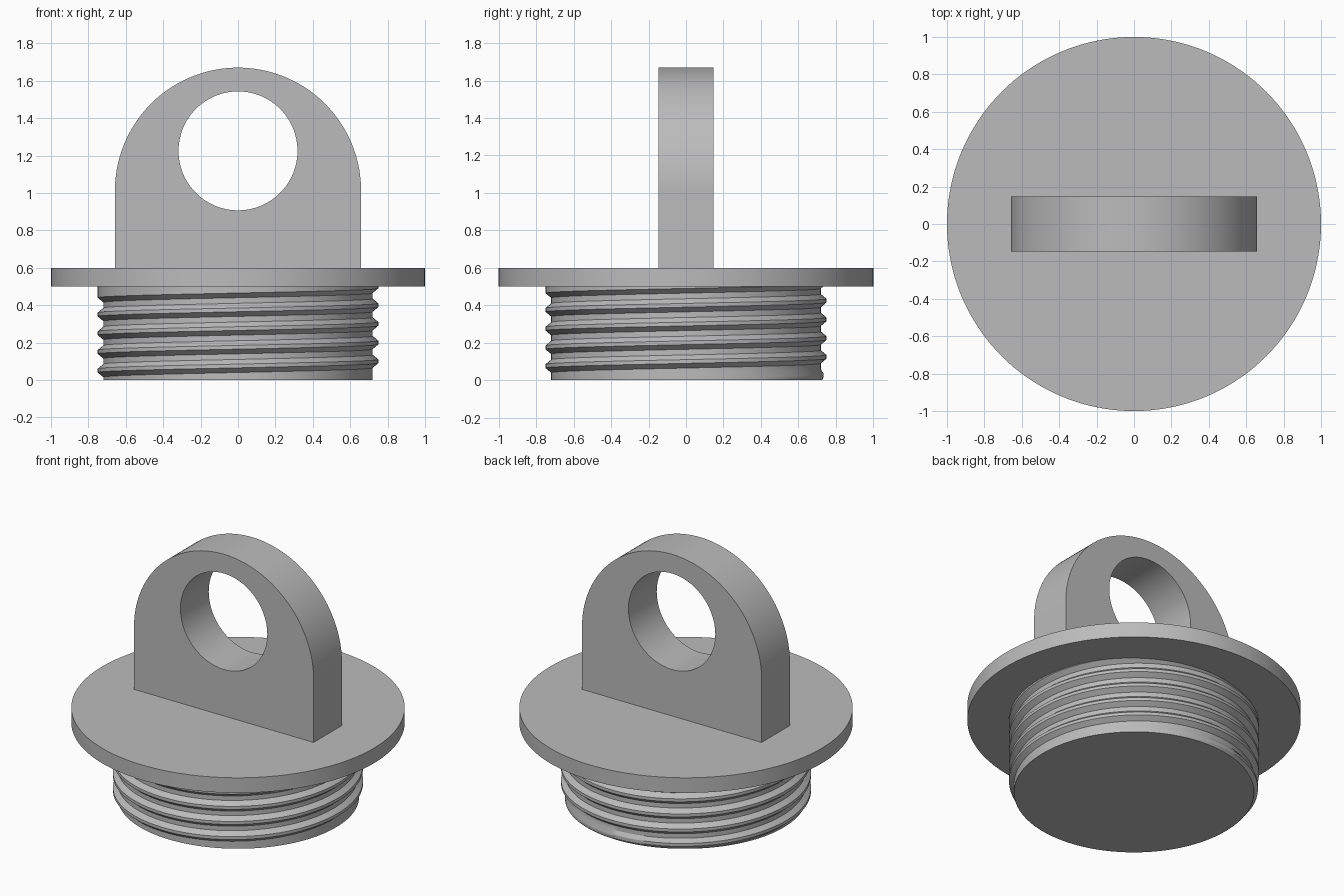
import bpy, bmesh, math

cube = bpy.data.objects.get("Cube")
if cube:
    bpy.data.objects.remove(cube, do_unlink=True)

grey = bpy.data.materials.new("plain grey")
grey.use_nodes = True
colour = (0.5, 0.5, 0.5, 1)
grey.diffuse_color = colour
grey.node_tree.nodes["Principled BSDF"].inputs["Base Color"].default_value = colour

SEG = 144
TAU = math.tau


def make_object(name, bm):
    bmesh.ops.recalc_face_normals(bm, faces=bm.faces)
    mesh = bpy.data.meshes.new(name)
    bm.to_mesh(mesh)
    bm.free()
    mesh.materials.append(grey)
    obj = bpy.data.objects.new(name, mesh)
    bpy.context.collection.objects.link(obj)
    return obj


def activate(obj):
    bpy.ops.object.select_all(action="DESELECT")
    obj.select_set(True)
    bpy.context.view_layer.objects.active = obj


def prism(name, points, offset):
    """Extrude a closed outline along an offset vector."""
    bm = bmesh.new()
    face = bm.faces.new([bm.verts.new(p) for p in points])
    side = bmesh.ops.extrude_face_region(bm, geom=[face], use_keep_orig=True)
    moved = [g for g in side["geom"] if isinstance(g, bmesh.types.BMVert)]
    bmesh.ops.translate(bm, verts=moved, vec=offset)
    return make_object(name, bm)


def arc(radius, sweep, count):
    return [(radius * math.cos(sweep * i / count), radius * math.sin(sweep * i / count))
            for i in range(count)]


# Flange disc
flange = prism("flange", [(x, y, 0.5) for x, y in arc(1, TAU, SEG)], (0, 0, 0.1))

# Arched handle with a round hole
HALF, THICK, ARCH_Z = 0.658, 0.296, 1.012
outline = arc(HALF, math.pi, SEG // 2) + [(-HALF, 0)]
outline = [(x, -THICK / 2, ARCH_Z + z) for x, z in outline]
outline += [(-HALF, -THICK / 2, 0.56), (HALF, -THICK / 2, 0.56)]
handle = prism("handle", outline, (0, THICK, 0))
cutter = prism("hole_cutter", [(x, -0.5, 1.225 + z) for x, z in arc(0.318, TAU, 96)], (0, 1, 0))
cutter.hide_render = True
cut = handle.modifiers.new("hole", "BOOLEAN")
cut.operation = "DIFFERENCE"
cut.solver = "EXACT"
cut.object = cutter
activate(handle)
bpy.ops.object.modifier_apply(modifier="hole")
bpy.data.objects.remove(cutter, do_unlink=True)

# Threaded plug: a helical ridge that fades in at the bottom and out at the top
PITCH, HEIGHT, ROOT, DEPTH = 0.1, 0.5, 0.72, 0.03
CREST, FLANK = 0.01, 0.025


def clamp(v, low=0, high=1):
    return max(low, min(high, v))


def thread_radius(z, turn):
    t = z / PITCH - turn
    nearest = round(t)
    ridge = clamp(1 - (abs(t - nearest) * PITCH - CREST) / FLANK)
    ridge *= clamp(2 * (nearest + turn))
    runout = clamp(10 * (math.floor(t) + 0.5 + turn - 4.8))
    return ROOT + DEPTH * (ridge + (1 - ridge) * runout)


bm = bmesh.new()
steps = (-CREST - FLANK, -CREST, CREST, CREST + FLANK)
columns = []
for i in range(SEG + 1):
    turn = i / SEG
    column = []
    for k in range(-2, 7):
        for dz in steps:
            z = clamp(PITCH * (k + turn) + dz, 0, HEIGHT)
            r = thread_radius(z, turn)
            column.append(bm.verts.new((r * math.cos(TAU * turn), r * math.sin(TAU * turn), z)))
    columns.append(column)
for a, b in zip(columns, columns[1:]):
    for j in range(len(a) - 1):
        if max(v.co.z for v in (a[j], b[j], a[j + 1], b[j + 1])) < 1e-6:
            continue
        if min(v.co.z for v in (a[j], b[j], a[j + 1], b[j + 1])) > HEIGHT - 1e-6:
            continue
        bm.faces.new((a[j], b[j], b[j + 1], a[j + 1]))
bmesh.ops.remove_doubles(bm, verts=bm.verts, dist=1e-5)
bmesh.ops.delete(bm, geom=[v for v in bm.verts if not v.link_faces], context="VERTS")
bmesh.ops.holes_fill(bm, edges=[e for e in bm.edges if e.is_boundary], sides=0)
plug = make_object("threaded_plug", bm)

# Smooth curved walls, sharp rims
for obj in (flange, handle, plug):
    activate(obj)
    bpy.ops.object.shade_smooth_by_angle(angle=math.radians(30))
